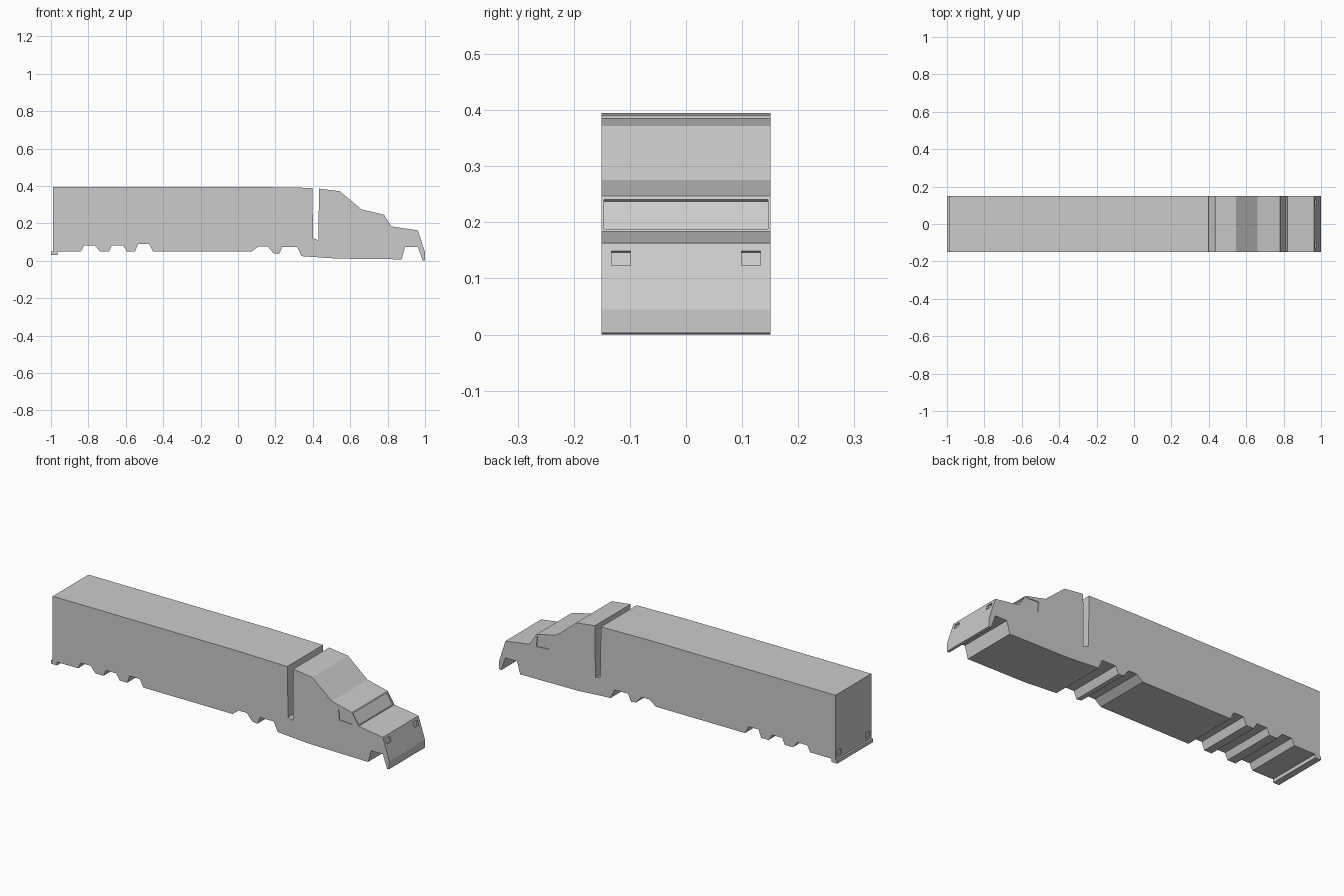
import bpy, bmesh
from mathutils import Vector

if "Cube" in bpy.data.objects:
    bpy.data.objects.remove(bpy.data.objects["Cube"])

HALF = 0.151     # half width of the truck
DEPTH = 0.008    # recess depth of glass and lamps


def prism(name, profile, y0, y1):
    """Extrude an x-z outline from y0 to y1."""
    bm = bmesh.new()
    face = bm.faces.new([bm.verts.new((x, y0, z)) for x, z in profile])
    ext = bmesh.ops.extrude_face_region(bm, geom=[face])
    verts = [v for v in ext["geom"] if isinstance(v, bmesh.types.BMVert)]
    bmesh.ops.translate(bm, verts=verts, vec=(0, y1 - y0, 0))
    bmesh.ops.recalc_face_normals(bm, faces=bm.faces)
    mesh = bpy.data.meshes.new(name)
    bm.to_mesh(mesh)
    bm.free()
    obj = bpy.data.objects.new(name, mesh)
    bpy.context.collection.objects.link(obj)
    return obj


def recess(name, body, profile, y0, y1):
    """Cut a shallow pocket into the body."""
    cutter = prism(name, profile, y0, y1)
    cutter.hide_render = True
    mod = body.modifiers.new(name, "BOOLEAN")
    mod.operation = "DIFFERENCE"
    mod.solver = "EXACT"
    mod.object = cutter
    bpy.context.view_layer.objects.active = body
    bpy.ops.object.modifier_apply(modifier=name)
    bpy.data.objects.remove(cutter)


def slope_box(a, b, z0, z1):
    """Outline straddling the slope a-b between two heights."""
    a, b = Vector(a), Vector(b)
    d = (b - a).normalized()
    n = Vector((-d.y, d.x))
    if n.x < 0:
        n = -n
    p, q = [a + (b - a) * ((z - a.y) / (b.y - a.y)) for z in (z0, z1)]
    return [p - n * DEPTH, q - n * DEPTH, q + n * 0.02, p + n * 0.02]


# Trailer and cab share one side outline
roof = [(-0.99, 0.05), (-0.99, 0.395), (0.11, 0.395), (0.27, 0.392), (0.397, 0.39)]
gap = [(0.402, 0.12), (0.43, 0.11), (0.433, 0.386)]
cab = [(0.545, 0.372), (0.66, 0.275), (0.78, 0.247), (0.82, 0.184),
       (0.962, 0.163), (1.0, 0.045), (1.0, 0.003), (0.988, 0.0)]
front_arch = [(0.962, 0.073), (0.893, 0.073), (0.875, 0.008)]
belly = [(0.53, 0.012), (0.34, 0.025)]
drive_arches = [(0.317, 0.075), (0.237, 0.075), (0.22, 0.037), (0.19, 0.041),
                (0.158, 0.078), (0.11, 0.078), (0.073, 0.05)]
trailer_arches = []
for x0, x1, x2, x3, z in ((-0.455, -0.475, -0.535, -0.55, 0.09),
                          (-0.594, -0.615, -0.674, -0.69, 0.083),
                          (-0.738, -0.765, -0.823, -0.84, 0.083)):
    trailer_arches += [(x0, 0.05), (x1, z), (x2, z), (x3, 0.05)]
# Rear bumper lip
bumper = [(-0.965, 0.05), (-0.965, 0.032), (-1.0, 0.032), (-1.0, 0.05)]
body = prism("truck_body", roof + gap + cab + front_arch + belly
             + drive_arches + trailer_arches + bumper, -HALF, HALF)

# Windscreen
recess("windscreen", body, slope_box((0.78, 0.247), (0.82, 0.184), 0.188, 0.241),
       -0.146, 0.146)

for s in (-1, 1):
    # Side window
    window = [(0.70, 0.243), (0.775, 0.241), (0.778, 0.182), (0.705, 0.187)]
    recess("side_window", body, window, *sorted((s * (HALF - 0.004), s * 0.17)))
    # Headlight
    recess("headlight", body, slope_box((0.962, 0.163), (1.0, 0.045), 0.123, 0.149),
           *sorted((s * 0.099, s * 0.133)))
    # Tail light
    tail = [(-0.985, 0.065), (-0.985, 0.095), (-1.02, 0.095), (-1.02, 0.065)]
    recess("tail_light", body, tail, *sorted((s * 0.103, s * 0.14)))
